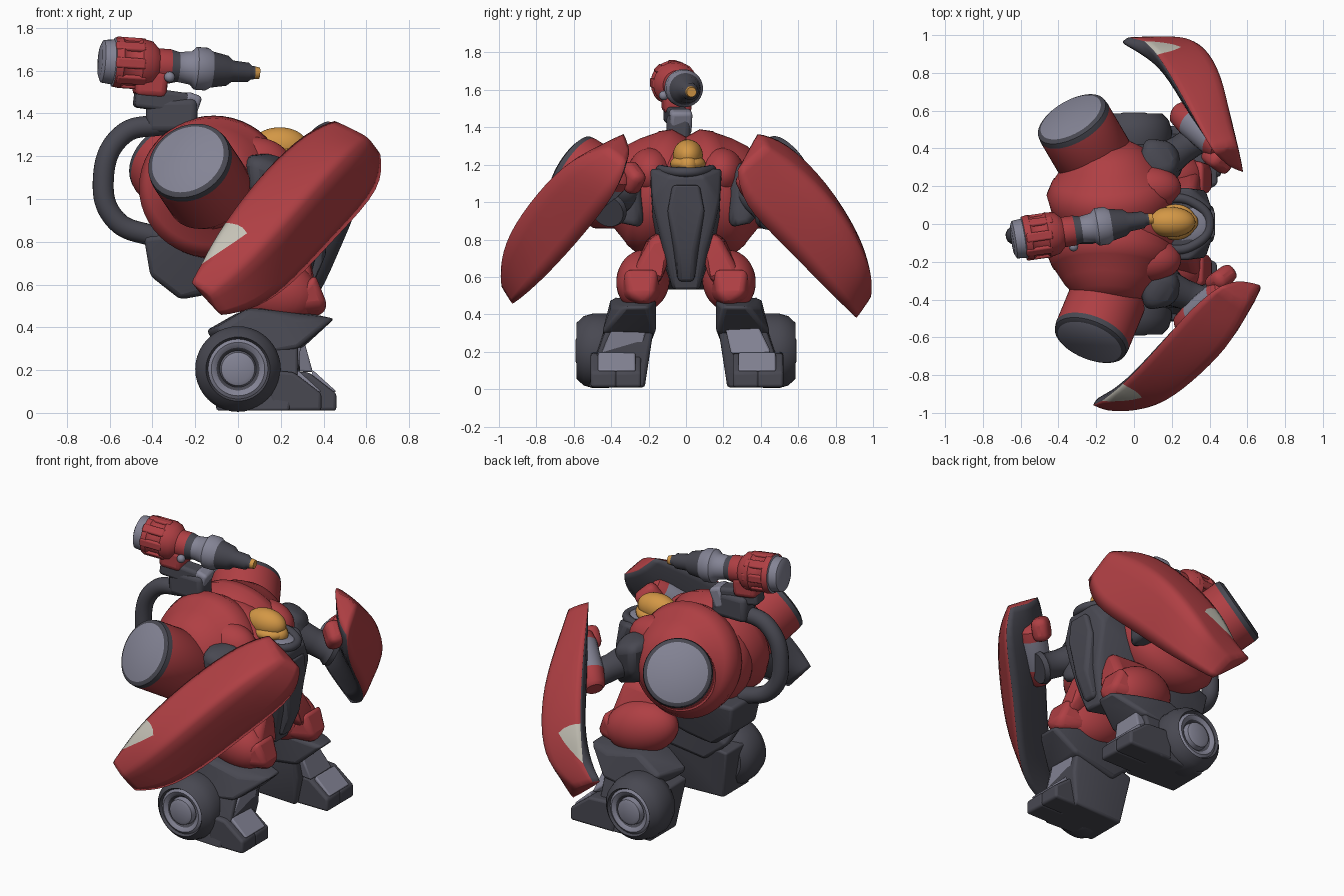
import bpy, bmesh, math
from mathutils import Vector


def material(name, rgb):
    m = bpy.data.materials.new(name)
    m.use_nodes = True
    m.diffuse_color = (*rgb, 1)
    m.node_tree.nodes["Principled BSDF"].inputs["Base Color"].default_value = (*rgb, 1)
    return m


cube = bpy.data.objects.get("Cube")
if cube:
    bpy.data.objects.remove(cube, do_unlink=True)

PALETTE = [material("armour red", (.43, .05, .057)), material("dark grey", (.065, .065, .083)),
           material("light grey", (.23, .23, .30)), material("amber", (.65, .31, .06)),
           material("off white", (.56, .54, .47))]
RED, DARK, LIGHT, AMBER, WHITE = range(5)


def finish(name, bm, mat=None, bevel=0, subdivide=0, angle=40):
    """Turn a bmesh into a smooth-shaded object with optional modifiers."""
    bmesh.ops.recalc_face_normals(bm, faces=bm.faces)
    for f in bm.faces:
        f.smooth = True
        if mat is not None:
            f.material_index = mat
    mesh = bpy.data.meshes.new(name)
    bm.to_mesh(mesh)
    bm.free()
    for m in PALETTE:
        mesh.materials.append(m)
    if not subdivide:
        mesh.set_sharp_from_angle(angle=math.radians(angle))
    ob = bpy.data.objects.new(name, mesh)
    bpy.context.collection.objects.link(ob)
    if bevel:
        mod = ob.modifiers.new("bevel", "BEVEL")
        mod.width, mod.segments, mod.limit_method = bevel, 3, "ANGLE"
        mod.angle_limit = math.radians(20)
    if subdivide:
        mod = ob.modifiers.new("subdivide", "SUBSURF")
        mod.levels = mod.render_levels = subdivide
    return ob


def hull(name, pts, mat, bevel=.03, mirror=False):
    bm = bmesh.new()
    for x, y, z in pts:
        bm.verts.new((x, y, z))
        if mirror:
            bm.verts.new((x, -y, z))
    bmesh.ops.convex_hull(bm, input=bm.verts)
    bmesh.ops.dissolve_limit(bm, angle_limit=.1, verts=bm.verts, edges=bm.edges)
    finish(name, bm, mat, bevel)


def place(ob, centre, turn):
    ob.location, ob.rotation_euler = centre, [math.radians(a) for a in turn]


def box(name, centre, size, mat, bevel=.03, turn=(0, 0, 0)):
    bm = bmesh.new()
    bmesh.ops.create_cube(bm, size=1)
    bmesh.ops.scale(bm, vec=size, verts=bm.verts)
    place(finish(name, bm, mat, bevel), centre, turn)


def ball(name, centre, radii, mat, turn=(0, 0, 0)):
    bm = bmesh.new()
    bmesh.ops.create_uvsphere(bm, u_segments=32, v_segments=20, radius=1)
    bmesh.ops.scale(bm, vec=radii, verts=bm.verts)
    place(finish(name, bm, mat, angle=80), centre, turn)


def lathe(name, start, end, profile, sides=40):
    """Revolve (fraction, radius, colour of next band) along the line start-end."""
    start, end = Vector(start), Vector(end)
    axis = end - start
    turn = axis.to_track_quat("Z", "Y").to_matrix()
    bm = bmesh.new()
    rings = []
    for t, r, _ in profile:
        rings.append([bm.verts.new(start + axis * t + turn @ Vector(
            (r * math.cos(a), r * math.sin(a), 0)))
            for a in (math.tau * i / sides for i in range(sides))])
    for k in range(len(rings) - 1):
        for i in range(sides):
            j = (i + 1) % sides
            f = bm.faces.new((rings[k][i], rings[k][j], rings[k + 1][j], rings[k + 1][i]))
            f.material_index = profile[k][2]
    for ring, c in ((rings[0], profile[0][2]), (rings[-1], profile[-1][2])):
        bm.faces.new(ring).material_index = c
    finish(name, bm)


def tube(name, pts, radius, mat):
    cu = bpy.data.curves.new(name, "CURVE")
    cu.dimensions, cu.bevel_depth, cu.bevel_resolution = "3D", radius, 5
    cu.use_fill_caps = True
    sp = cu.splines.new("BEZIER")
    sp.bezier_points.add(len(pts) - 1)
    for bp, p in zip(sp.bezier_points, pts):
        bp.co = p
        bp.handle_left_type = bp.handle_right_type = "AUTO"
    cu.materials.append(PALETTE[mat])
    bpy.context.collection.objects.link(bpy.data.objects.new(name, cu))


# Arm shield stations, top to tip: upper edge, crown, lower edge, inside
RIGHT_SHIELD = [
    [(.45, -.33, 1.37), (.61, -.42, 1.29), (.67, -.32, 1.21), (.55, -.29, 1.27)],
    [(.31, -.43, 1.32), (.53, -.63, 1.23), (.69, -.36, 1.05), (.45, -.34, 1.14)],
    [(.11, -.67, 1.13), (.36, -.81, 1.04), (.47, -.54, .82), (.24, -.50, .98)],
    [(-.08, -.87, .88), (.16, -.97, .81), (.27, -.74, .60), (.06, -.72, .76)],
    [(-.18, -.94, .69), (-.01, -1.0, .64), (.10, -.88, .48), (-.09, -.84, .62)],
    [(-.22, -.96, .61), (-.13, -.99, .55), (-.08, -.93, .45), (-.19, -.90, .57)]]
LEFT_SHIELD = [
    [(.42, .38, 1.37), (.55, .42, 1.30), (.58, .27, 1.17), (.50, .30, 1.22)],
    [(.33, .53, 1.34), (.51, .58, 1.19), (.58, .29, .98), (.42, .38, 1.08)],
    [(.22, .74, 1.13), (.47, .81, .98), (.48, .52, .76), (.28, .54, .97)],
    [(.11, .92, .85), (.38, .96, .73), (.39, .73, .54), (.16, .76, .79)],
    [(.05, .97, .65), (.27, 1.0, .57), (.28, .86, .42), (.0, .88, .64)],
    [(-.03, .99, .56), (.09, .99, .49), (.17, .91, .37), (-.11, .95, .59)]]


def shield(name, stations):
    bm = bmesh.new()
    crease = bm.edges.layers.float.new("crease_edge")
    rings = []
    for station in stations:
        up, crown, low, inner = map(Vector, station)
        mid = up.lerp(crown, .55) + (crown - inner) * .06
        rings.append([bm.verts.new(p) for p in (up, mid, crown, low, inner)])
    for k in range(len(rings) - 1):
        for i in range(5):
            j = (i + 1) % 5
            a, b, c, d = rings[k][i], rings[k][j], rings[k + 1][j], rings[k + 1][i]
            if (k, i) == (3, 0):
                # Three-cornered pale marking near the tip
                bm.faces.new((a, b, d)).material_index = WHITE
                bm.faces.new((b, c, d)).material_index = RED
            else:
                bm.faces.new((a, b, c, d)).material_index = DARK if i > 2 else RED
        for i in (0, 2, 3):
            bm.edges.get((rings[k][i], rings[k + 1][i]))[crease] = .4 if i == 2 else .85
    bm.edges.get((rings[3][1], rings[4][0]))[crease] = .5
    for ring in (rings[0], rings[-1]):
        f = bm.faces.new(ring)
        f.material_index = RED
        for e in f.edges:
            e[crease] = .9
    finish(name, bm, subdivide=2)


shield("right_arm_shield", RIGHT_SHIELD)
shield("left_arm_shield", LEFT_SHIELD)

# Torso core, chest plate and pelvis
ball("torso_core", (-.08, 0, 1.02), (.36, .25, .32), RED)
hull("chest_plate", [(.41, .09, 1.14), (.3, .19, 1.18), (.38, .18, 1.0), (.37, .1, .75), (.31, .07, .53),
                     (.1, .08, .58), (0, .18, .85), (0, .2, 1.15)], DARK, .03, True)
hull("chest_ridge", [(.43, .07, 1.1), (.42, .1, .97), (.41, .05, .74), (.34, .04, .57),
                     (.25, .1, .97), (.25, .06, .6)], DARK, .02, True)
hull("pelvis", [(-.44, .15, .82), (-.41, .13, .64), (-.27, .12, .53), (-.1, .15, .58), (.12, .1, .6),
                (.1, .18, .85), (-.2, .22, .85)], DARK, .04, True)

# Head and collar
ball("collar_seat", (.28, 0, 1.155), (.13, .11, .035), LIGHT)
tube("collar_rim", [(.12, -.13, 1.18), (.3, -.12, 1.17), (.4, 0, 1.16), (.3, .12, 1.17), (.12, .13, 1.18)],
     .025, DARK)
ball("head", (.195, .01, 1.25), (.13, .08, .085), AMBER)
ball("head_base", (.22, .01, 1.205), (.11, .095, .05), AMBER)
ball("face", (.29, .01, 1.2), (.05, .05, .05), AMBER)

# Back hose
tube("back_hose", [(-.34, -.05, 1.35), (-.54, -.06, 1.3), (-.63, -.06, 1.08), (-.57, -.05, .9),
                   (-.38, -.03, .82)], .05, DARK)

# Turret on its post
box("turret_foot", (-.31, -.04, 1.39), (.24, .13, .16), DARK, .03)
box("turret_post", (-.35, -.05, 1.46), (.27, .11, .1), DARK, .02, (0, 8, 8))
box("turret_bracket", (-.23, -.03, 1.43), (.08, .12, .13), LIGHT, .02, (0, 20, 8))
box("turret_yoke", (-.41, -.05, 1.54), (.15, .15, .13), RED, .03, (0, 5, 8))
tail, muzzle = (-.645, -.085, 1.645), (.1, .03, 1.588)
lathe("turret_gun", tail, muzzle, [
    (0, .075, LIGHT), (.015, .1, LIGHT), (.08, .105, LIGHT), (.085, .115, RED), (.13, .12, RED),
    (.15, .108, RED), (.23, .108, RED), (.25, .12, RED), (.32, .11, RED), (.36, .08, RED),
    (.44, .08, DARK), (.49, .07, LIGHT), (.57, .078, LIGHT), (.6, .1, LIGHT), (.67, .1, LIGHT),
    (.7, .085, DARK), (.8, .07, DARK), (.83, .05, DARK), (.93, .045, DARK), (.95, .032, DARK),
    (.97, .03, AMBER), (1, .026, AMBER)])
for i in range(8):
    a = math.tau * i / 8
    box("turret_rib", (-.5, -.065 + .105 * math.cos(a), 1.635 + .105 * math.sin(a)), (.14, .03, .05), RED,
        .01, (math.degrees(a), 4, 8))
ball("turret_bolt", (-.32, -.12, 1.57), (.025, .025, .025), LIGHT)

DRUMS = {-1: ((-.1, -.3, .98), (-.235, -.625, 1.185)), 1: ((-.15, .25, .98), (-.335, .565, 1.185))}
for side, label in ((-1, "right"), (1, "left")):
    def m(*pts):
        return [(x, side * y, z) for x, y, z in pts]

    def arm(x, y, z):
        return (x, -y, z) if side < 0 else (x - .02, y + .05, z - .02)

    # Round shoulder housing and its drum
    lathe(label + "_shoulder_housing", (-.11, 0, 1.01), (-.13, side * .42, 1.13), [
        (0, .28, RED), (.2, .325, RED), (.4, .345, RED), (.55, .315, RED), (.57, .305, RED), (.75, .25, RED),
        (.9, .19, RED), (1, .12, RED)], 48)
    lathe(label + "_shoulder_drum", *DRUMS[side], [
        (0, .14, RED), (.28, .205, RED), (.9, .205, DARK), (.97, .2, DARK), (1, .178, LIGHT)], 48)
    ball(label + "_shoulder_cowl", (.07, side * .19, 1.16), (.18, .12, .13), RED)

    # Arm joint, forearm and fist behind the shield
    hull(label + "_arm_joint", m((0, .27, 1.2), (.2, .25, 1.22), (.25, .34, 1.16), (.06, .46, 1.2),
                                 (.2, .44, 1.15), (.02, .27, .92), (.25, .22, .85), (.08, .44, 1.0),
                                 (.26, .36, .88)), DARK, .04)
    lathe(label + "_upper_arm", (.14, side * .32, 1.07), arm(.38, .42, .95), [
        (0, .1, DARK), (.5, .08, DARK), (.8, .08, DARK), (.9, .1, DARK), (1, .09, DARK)], 20)
    lathe(label + "_forearm", arm(.5, .35, 1.17), arm(.25, .55, .96), [
        (0, .05, RED), (.05, .08, RED), (.2, .09, LIGHT), (.7, .085, RED), (.95, .07, RED), (1, .05, RED)], 20)
    box(label + "_fist", arm(.46, .29, 1.13), (.15, .1, .14), RED, .04, (0, 40, side * -35))

    # Leg; the right toe is shorter than the left
    hull(label + "_hip", m((.1, .06, .86), (.3, .07, .85), (.32, .18, .82), (.05, .2, .82), (.37, .12, .55),
                           (.35, .3, .6), (.05, .28, .55)), RED, .04)
    ball(label + "_thigh", (.15, side * .23, .58), (.23, .14, .16), RED, (0, 15, side * 10))
    hull(label + "_knee_guard", m((.42, .17, .5), (.42, .31, .5), (.36, .15, .65), (.36, .33, .65),
                                  (.2, .12, .48), (.2, .36, .48), (.38, .22, .44)), RED, .03)
    hull(label + "_ankle", m((-.16, .2, .38), (-.1, .42, .4), (.0, .16, .47), (.05, .4, .49), (.28, .16, .48),
                             (.45, .2, .44), (.45, .33, .44), (.28, .4, .44), (.3, .16, .3),
                             (.28, .45, .3), (0, .18, .25), (0, .45, .25)), DARK, .03)
    reach, out = (.39, .03) if side < 0 else (.46, .04)
    hull(label + "_foot", m((-.1, .24, .01), (-.1, .5, .01), (.25, .22, .01), (.24, .52, .01),
                            (-.15, .2, .32), (-.15, .46, .32), (.28, .16, .4), (.28, .4, .4),
                            (.29, .2, .2), (.28, .48, .17)), DARK, .03)
    for y in (.28 + out, .41 + out):
        hull(label + "_toe", m(*[(x, y + d, z) for d in (-.07, .07) for x, z in (
            (.15, .01), (reach, .01), (reach, .09), (reach - .13, .19), (.15, .2))]), DARK, .015)
    hull(label + "_toe_plate", m(*[(x, y + out, z) for y in (.24, .44) for x, z in (
        (reach, .1), (reach - .11, .2), (reach - .16, .03))]), LIGHT, .01)
    hull(label + "_shin_plate", m((reach - .11, .24, .19), (reach - .11, .46, .19), (.3, .2, .37),
                                  (.3, .37, .37), (.15, .25, .2), (.15, .38, .35)), LIGHT, .01)
    lathe(label + "_wheel", (0, side * .34, .205), (0, side * .6, .205), [
        (0, .15, DARK), (.1, .18, DARK), (.3, .2, DARK), (.6, .2, DARK), (.8, .185, DARK), (.94, .15, DARK),
        (.88, .14, LIGHT), (.92, .125, LIGHT), (.88, .1, DARK), (.8, .085, LIGHT), (.93, .078, LIGHT),
        (.96, .06, LIGHT)])
